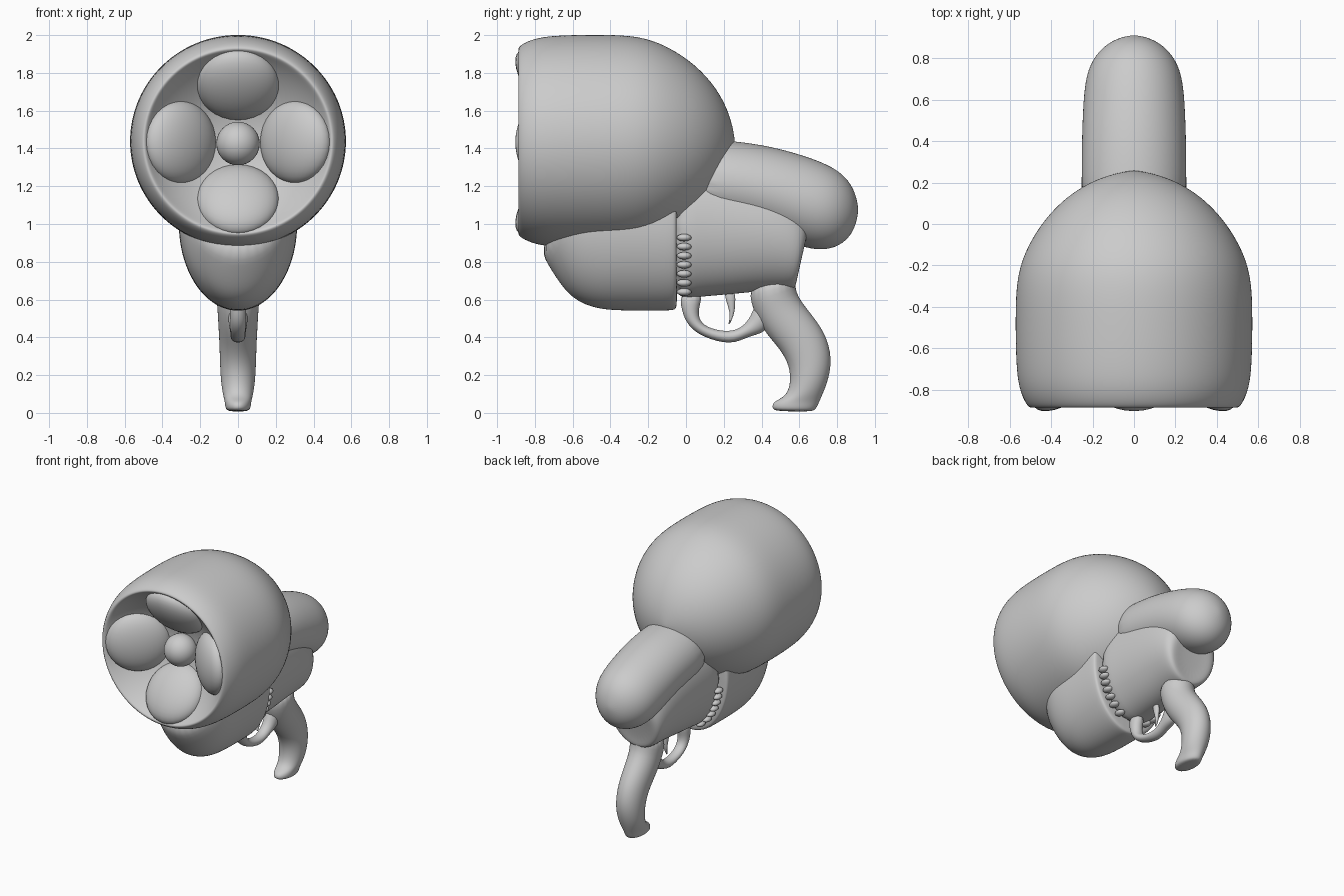
import bpy, bmesh, math
from mathutils import Matrix, Vector

cube = bpy.data.objects.get("Cube")
if cube:
    bpy.data.objects.remove(cube, do_unlink=True)

grey = bpy.data.materials.new("plain grey")
grey.use_nodes = True
color = (0.6, 0.6, 0.6, 1)
grey.diffuse_color = color
grey.node_tree.nodes["Principled BSDF"].inputs["Base Color"].default_value = color


def finish(name, bm, subdivide=0):
    bmesh.ops.recalc_face_normals(bm, faces=bm.faces)
    for f in bm.faces:
        f.smooth = True
    me = bpy.data.meshes.new(name)
    bm.to_mesh(me)
    bm.free()
    me.materials.append(grey)
    ob = bpy.data.objects.new(name, me)
    bpy.context.collection.objects.link(ob)
    if subdivide:
        mod = ob.modifiers.new("smooth", "SUBSURF")
        mod.levels = mod.render_levels = subdivide
    return ob


def loft(name, sections, sides=24, subdivide=2):
    """Skin elliptical sections (y1, z1, y2, z2, half width) symmetric about x = 0."""
    bm = bmesh.new()
    rings = []
    for y1, z1, y2, z2, w in sections:
        mid = Vector((0, (y1 + y2) / 2, (z1 + z2) / 2))
        half = Vector((0, (y2 - y1) / 2, (z2 - z1) / 2))
        ring = []
        for i in range(sides):
            a = math.tau * i / sides
            ring.append(bm.verts.new(mid + half * math.cos(a) + Vector((w * math.sin(a), 0, 0))))
        rings.append(ring)
    for r, s in zip(rings, rings[1:]):
        for i in range(sides):
            j = (i + 1) % sides
            bm.faces.new((r[i], r[j], s[j], s[i]))
    bm.faces.new(rings[0])
    bm.faces.new(rings[-1])
    return finish(name, bm, subdivide)


def ellipsoid(name, matrix, segments=32):
    bm = bmesh.new()
    bmesh.ops.create_uvsphere(bm, u_segments=segments, v_segments=segments // 2,
                              radius=1, matrix=matrix)
    return finish(name, bm)


def scaled(x, y, z):
    return Matrix.Diagonal((x, y, z, 1))


# Domed barrel housing with a dished front, as (y, radius) from dish centre to dome tip
AXIS = 1.438
profile = [(-.62, .015), (-.64, .15), (-.69, .28), (-.78, .4), (-.85, .465), (-.885, .49),
           (-.89, .505), (-.86, .53), (-.79, .558), (-.68, .572), (-.45, .575), (-.25, .57),
           (-.1, .515), (.05, .415), (.165, .285), (.235, .14), (.258, .015)]
loft("barrel_housing",
     [(y, AXIS - r * .985, y, AXIS + r * .985, r) for y, r in profile], sides=40)

# Four oval muzzles tilted towards the axis, and a round one in the middle
for k, side in enumerate(("left", "top", "right", "bottom")):
    ellipsoid(side + "_muzzle",
              Matrix.Translation((0, 0, AXIS - .005))
              @ Matrix.Rotation(-k * math.pi / 2, 4, "Y")
              @ Matrix.Translation((.305, -.745, 0))
              @ Matrix.Rotation(math.radians(-38), 4, "Z")
              @ scaled(.225, .1, .218))
ellipsoid("centre_muzzle", Matrix.Translation((0, -.68, AXIS - .012)) @ scaled(.115, .115, .115))

# Rounded belly under the barrel
loft("front_belly", [
    (-.79, .89, -.45, 1.3, .22), (-.73, .78, -.4, 1.4, .28), (-.65, .655, -.35, 1.45, .305),
    (-.58, .59, -.3, 1.46, .312), (-.48, .55, -.25, 1.46, .315), (-.36, .538, -.2, 1.46, .315),
    (-.08, .538, -.08, 1.46, .315), (-.052, .545, -.052, 1.45, .308),
    (-.046, .58, -.046, 1.42, .28)], sides=32)

# Rear body that carries the grip
loft("rear_body", [
    (-.1, .585, -.1, 1.4, .27), (.05, .61, .05, 1.4, .262), (.25, .625, .25, 1.35, .255),
    (.42, .645, .45, 1.3, .245), (.55, .645, .61, 1.2, .225), (.585, .66, .675, 1.05, .19),
    (.58, .72, .65, 1.0, .1)])

# Blunt rear capsule, as (y, z centre, half width, half height)
capsule = [(0, 1.24, .25, .22), (.25, 1.215, .257, .228), (.45, 1.178, .253, .236),
           (.64, 1.112, .245, .248), (.75, 1.088, .225, .228), (.83, 1.08, .178, .188),
           (.89, 1.075, .105, .115), (.912, 1.075, .02, .02)]
loft("rear_capsule", [(y, z - h, y, z + h, w) for y, z, w, h in capsule])

# Row of small ribs along the seam on both sides
for i in range(7):
    z = .64 + i * .048
    x = .266 * math.sqrt(1 - ((z - 1) / .4) ** 2)
    for side, sign in (("left", 1), ("right", -1)):
        ellipsoid(f"{side}_seam_rib_{i + 1}",
                  Matrix.Translation((sign * x, -.01, z)) @ scaled(.03, .04, .02), 12)

# Curved grip with a toe at the foot
loft("grip", [
    (.32, .7, .59, .74, .13), (.35, .54, .57, .64, .112), (.42, .42, .66, .53, .106),
    (.495, .34, .742, .42, .1), (.548, .25, .775, .29, .097), (.553, .15, .757, .18, .092),
    (.525, .085, .725, .1, .08), (.46, .06, .705, .055, .07), (.452, .025, .69, .02, .068),
    (.475, .008, .67, .006, .05)], sides=20)

# Trigger guard loop, given by outer and inner edges
loft("trigger_guard", [
    (-.04, .64, .1, .64, .05), (-.025, .54, .065, .55, .045), (.005, .465, .072, .485, .042),
    (.08, .402, .125, .447, .04), (.24, .355, .23, .428, .04), (.33, .405, .3, .455, .042),
    (.42, .42, .345, .515, .05), (.47, .5, .37, .6, .06)], sides=12)

# Thin curved trigger
loft("trigger", [
    (.195, .65, .265, .65, .02), (.215, .58, .262, .58, .018), (.236, .52, .258, .525, .014),
    (.222, .465, .23, .465, .006)], sides=10)
